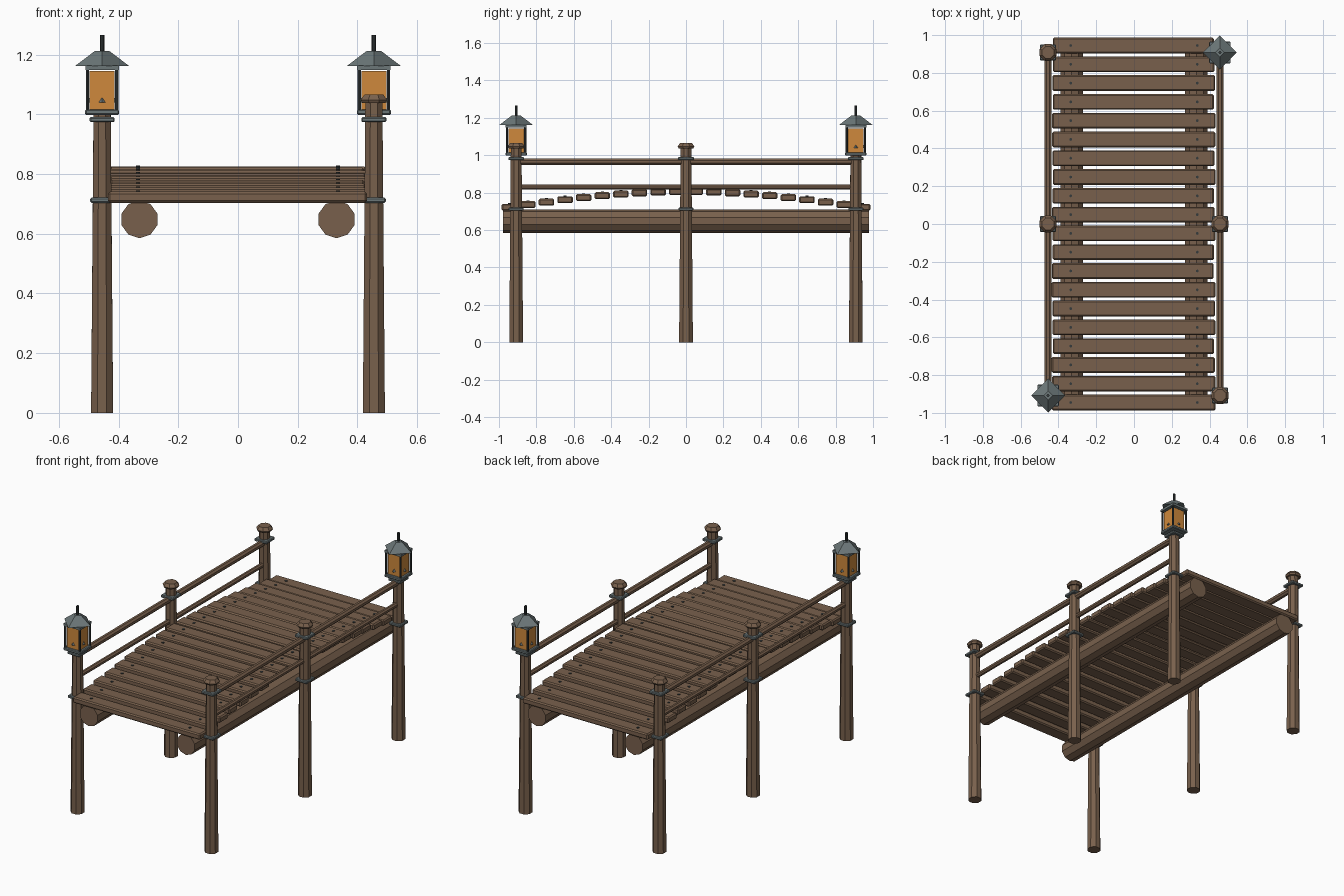
import bpy, bmesh, math, random
from mathutils import Matrix, Vector

random.seed(4)
cube = bpy.data.objects.get("Cube")
if cube:
    bpy.data.objects.remove(cube, do_unlink=True)


def material(name, colour):
    m = bpy.data.materials.new(name)
    m.use_nodes = True
    m.diffuse_color = (*colour, 1)
    bsdf = next(n for n in m.node_tree.nodes if n.type == 'BSDF_PRINCIPLED')
    bsdf.inputs["Base Color"].default_value = (*colour, 1)
    return m


WOOD = material("brown wood", (0.19, 0.118, 0.073))
METAL = material("grey metal", (0.15, 0.185, 0.19))
DARK = material("dark iron", (0.035, 0.043, 0.045))
GLASS = material("amber glass", (0.62, 0.25, 0.045))


def finish(name, bm, mat):
    mesh = bpy.data.meshes.new(name)
    bm.to_mesh(mesh)
    bm.free()
    mesh.materials.append(mat)
    ob = bpy.data.objects.new(name, mesh)
    bpy.context.collection.objects.link(ob)
    return ob


def box(name, centre, size, mat, bevel=0):
    bm = bmesh.new()
    bmesh.ops.create_cube(bm, size=1)
    bmesh.ops.scale(bm, vec=size, verts=bm.verts)
    bmesh.ops.translate(bm, vec=centre, verts=bm.verts)
    if bevel:
        bmesh.ops.bevel(bm, geom=bm.edges[:], offset=bevel, segments=1, affect='EDGES')
    return finish(name, bm, mat)


def rod(name, start, end, r1, r2, sides, mat, turn=0):
    # Tapered prism between two points
    a, b = Vector(start), Vector(end)
    bm = bmesh.new()
    bmesh.ops.create_cone(bm, cap_ends=True, segments=sides, radius1=r1,
                          radius2=r2, depth=(b - a).length)
    aim = Vector((0, 0, 1)).rotation_difference(b - a).to_matrix().to_4x4()
    bm.transform(Matrix.Translation((a + b) / 2) @ aim @ Matrix.Rotation(turn, 4, 'Z'))
    return finish(name, bm, mat)


PX, PY = 0.455, 0.908
EIGHTH = math.pi / 8


def lantern(x, y):
    box("lantern_base", (x, y, 1.007), (0.114, 0.114, 0.018), METAL, 0.004)
    box("lantern_glass", (x, y, 1.08), (0.084, 0.084, 0.128), GLASS)
    box("lantern_top_frame", (x, y, 1.156), (0.112, 0.112, 0.014), METAL)
    for sx in (-1, 1):
        for sy in (-1, 1):
            cx, cy = x + sx * 0.049, y + sy * 0.049
            rod("lantern_corner_bar", (cx, cy, 1.01), (cx, cy, 1.155),
                0.006, 0.006, 6, DARK)
    # Small latch on each pane
    for k in range(4):
        dx, dy = math.cos(k * math.pi / 2), math.sin(k * math.pi / 2)
        rod("lantern_latch", (x + dx * 0.041, y + dy * 0.041, 1.04),
            (x + dx * 0.041, y + dy * 0.041, 1.055), 0.012, 0.002, 4, METAL)
    rod("lantern_roof", (x, y, 1.162), (x, y, 1.212), 0.09, 0.024, 4, METAL)
    rod("lantern_finial", (x, y, 1.21), (x, y, 1.265), 0.0075, 0.0075, 8, DARK)


# Posts with bands, then a lantern or a wooden cap
for x in (-PX, PX):
    for y in (-PY, 0, PY):
        lit = x * y > 0
        top = 1.0 if lit else 1.045
        rod("post", (x, y, 0), (x, y, top), 0.040, 0.031, 8, WOOD, EIGHTH)
        for z, half in ((0.712, 0.040), (0.982, 0.042)):
            box("post_band", (x, y, z), (2 * half, 2 * half, 0.017), METAL, 0.004)
        if lit:
            lantern(x, y)
        else:
            rod("post_cap", (x, y, 1.037), (x, y, 1.048), 0.042, 0.048, 8, WOOD, EIGHTH)
            rod("post_cap_top", (x, y, 1.048), (x, y, 1.066), 0.048, 0.034, 8, WOOD, EIGHTH)

    # Rails
    for z, r in ((0.965, 0.019), (0.831, 0.015)):
        rod("rail", (x, -PY, z), (x, PY, z), r, r, 8, WOOD, EIGHTH)

# Log beams beneath the deck
for x in (-0.33, 0.33):
    rod("beam", (x, -0.978, 0.648), (x, 0.978, 0.648), 0.063, 0.063, 10, WOOD)

# Arched deck of separate planks with nails
COUNT, REACH = 20, 0.945
for i in range(COUNT):
    y = -REACH + 2 * REACH * i / (COUNT - 1)
    z = 0.722 + 0.084 * math.cos(y / REACH * math.pi / 2)
    left = -0.437 + random.uniform(0, 0.008)
    right = 0.433 - random.uniform(0, 0.012)
    box("plank", ((left + right) / 2, y, z), (right - left, 0.083, 0.037), WOOD, 0.007)
    for x in (-0.335, 0.335):
        rod("nail", (x, y, z + 0.01), (x, y, z + 0.022), 0.008, 0.008, 6, DARK)
